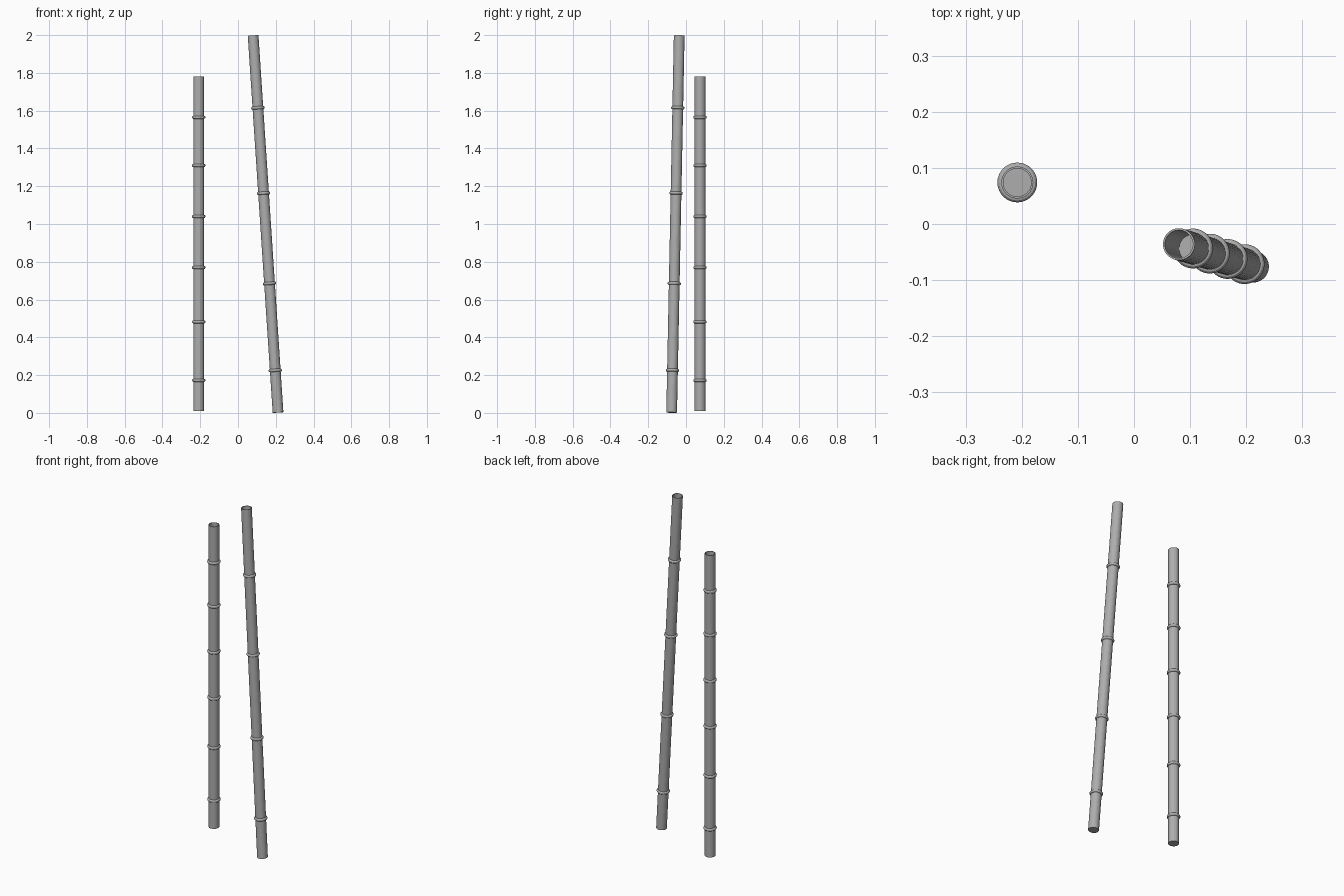
import bpy, bmesh, math
from mathutils import Vector

cube = bpy.data.objects.get("Cube")
if cube:
    bpy.data.objects.remove(cube, do_unlink=True)

SIDES = 32
RADIUS = 0.0285      # outer wall
BORE = 0.025         # hollow inside
RING = 0.0355        # widest point of a node ring
HALF = 0.008         # half the height of a node ring

grey = bpy.data.materials.new("cane grey")
grey.use_nodes = True
color = (0.42, 0.42, 0.42, 1)
grey.diffuse_color = color
grey.node_tree.nodes["Principled BSDF"].inputs["Base Color"].default_value = color


def stalk_profile(length, nodes):
    """Outline from the closed foot, up the ringed wall, down to the top diaphragm."""
    pts = [(0, 0), (RADIUS, 0)]
    for z in nodes:
        for i in range(7):
            a = math.pi * i / 6
            pts.append((RADIUS + (RING - RADIUS) * math.sin(a), z - HALF * math.cos(a)))
    pts += [(RADIUS, length), (BORE, length), (BORE, nodes[-1]), (0, nodes[-1])]
    return pts


def make_stalk(name, foot, top, node_heights):
    foot, top = Vector(foot), Vector(top)
    axis = top - foot
    # node heights are given above the ground, so measure them along the axis
    nodes = [(z - foot.z) * axis.length / axis.z for z in node_heights]
    bm = bmesh.new()
    verts = [bm.verts.new((r, 0, z)) for r, z in stalk_profile(axis.length, nodes)]
    edges = [bm.edges.new(pair) for pair in zip(verts, verts[1:])]
    bmesh.ops.spin(bm, geom=verts + edges, cent=(0, 0, 0), axis=(0, 0, 1),
                   angle=math.tau, steps=SIDES)
    bmesh.ops.remove_doubles(bm, verts=bm.verts, dist=0.00005)
    bmesh.ops.recalc_face_normals(bm, faces=bm.faces)
    mesh = bpy.data.meshes.new(name)
    bm.to_mesh(mesh)
    bm.free()
    mesh.materials.append(grey)
    obj = bpy.data.objects.new(name, mesh)
    obj.location = foot
    obj.rotation_mode = 'QUATERNION'
    obj.rotation_quaternion = axis.to_track_quat('Z', 'Y')
    bpy.context.collection.objects.link(obj)
    return obj


# Upright stalk
make_stalk("upright_bamboo_stalk", (-0.208, 0.074, 0.01), (-0.208, 0.074, 1.78),
           [0.172, 0.482, 0.77, 1.04, 1.31, 1.565])

# Leaning stalk
make_stalk("leaning_bamboo_stalk", (0.212, -0.076, 0.002), (0.08, -0.036, 1.998),
           [0.225, 0.685, 1.163, 1.615])
